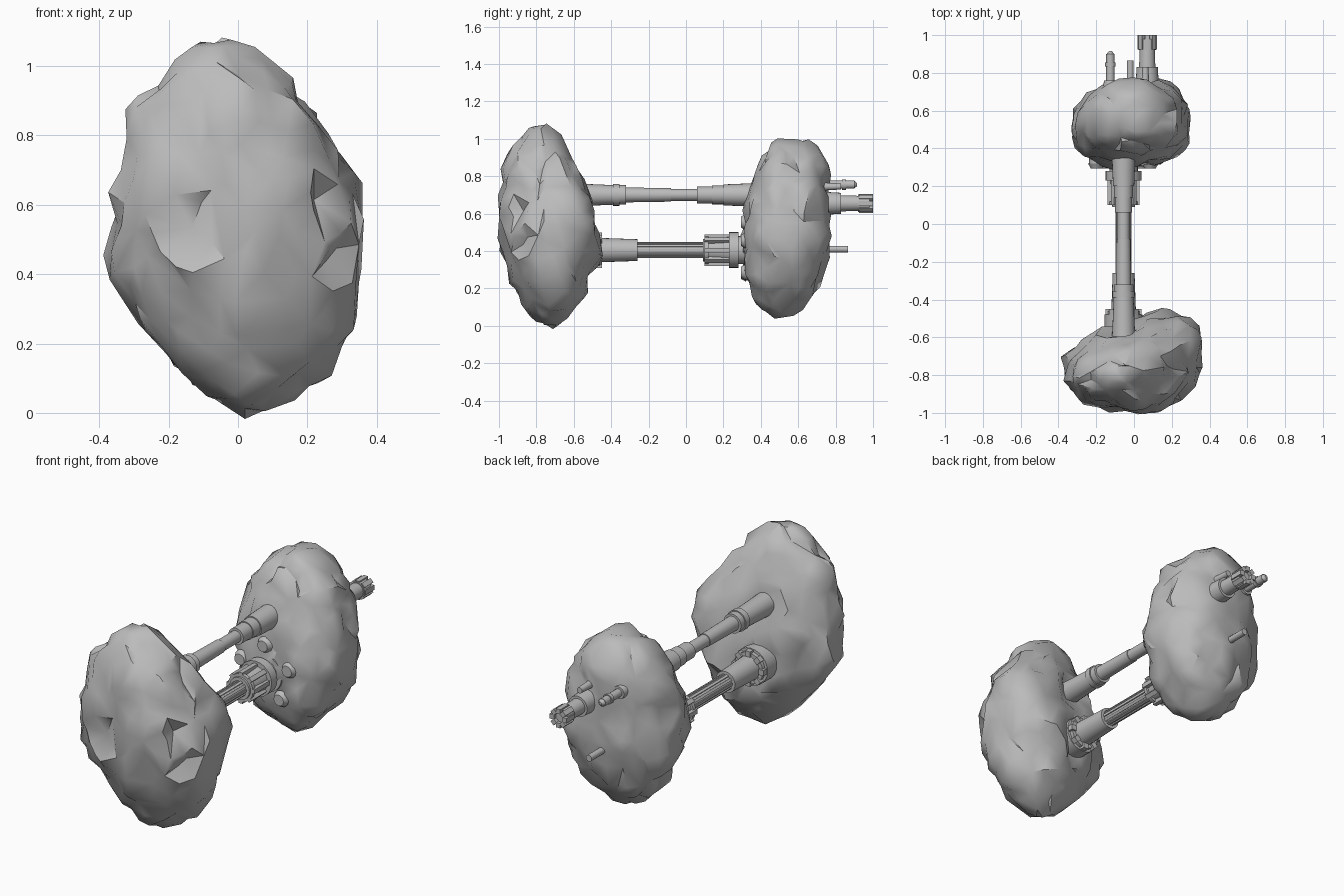
import bpy, bmesh, math
from mathutils import Matrix, Vector, noise

if "Cube" in bpy.data.objects:
    bpy.data.objects.remove(bpy.data.objects["Cube"], do_unlink=True)

shade = .5
grey = bpy.data.materials.new("stone grey")
grey.use_nodes = True
grey.diffuse_color = (shade, shade, shade, 1)
grey.node_tree.nodes["Principled BSDF"].inputs["Base Color"].default_value = grey.diffuse_color


def finish(name, bm, detail=1):
    """Turn the bmesh into a grey object, faceted by detail, with sharp creases."""
    mesh = bpy.data.meshes.new(name)
    bm.to_mesh(mesh)
    bm.free()
    mesh.materials.append(grey)
    part = bpy.data.objects.new(name, mesh)
    bpy.context.collection.objects.link(part)
    bpy.ops.object.select_all(action='DESELECT')
    part.select_set(True)
    bpy.context.view_layer.objects.active = part
    if detail < 1:
        facets = part.modifiers.new("facets", 'DECIMATE')
        facets.ratio = detail
        bpy.ops.object.modifier_apply(modifier=facets.name)
    bpy.ops.object.shade_smooth_by_angle(angle=math.radians(40))


def tube(name, axis, start, end, radius, end_radius=None, sides=24):
    """Straight or tapered cylinder running along y, on an axis given as x and z."""
    bm = bmesh.new()
    x, z = axis
    place = Matrix.Translation((x, (start + end) / 2, z)) @ Matrix.Rotation(-math.pi / 2, 4, 'X')
    bmesh.ops.create_cone(bm, cap_ends=True, segments=sides, radius1=radius,
                          radius2=end_radius or radius, depth=end - start, matrix=place)
    finish(name, bm)


def bars(name, axis, count, start, end, radius, width):
    """Square bars running along y, spread evenly around an axis."""
    bm = bmesh.new()
    x, z = axis
    for k in range(count):
        place = (Matrix.Translation((x, (start + end) / 2, z))
                 @ Matrix.Rotation(math.tau * k / count, 4, 'Y')
                 @ Matrix.Translation((radius, 0, 0))
                 @ Matrix.Diagonal((width, end - start, width, 1)))
        bmesh.ops.create_cube(bm, size=1, matrix=place)
    finish(name, bm)


def boulder(name, centre, half, lean, taper, pinch, blunt, skew, lumps, seed):
    """Egg shape that leans with height, roughened into plates, with lumps and hollows."""
    bm = bmesh.new()
    bmesh.ops.create_icosphere(bm, subdivisions=5, radius=1)
    centre, lean = Vector(centre), Vector(lean)
    offset = Vector((seed, seed, seed))
    for v in bm.verts:
        across, depth, height = out = v.co.copy()
        girth = 1 - taper * height - pinch * height * height
        flat = math.copysign(abs(depth) ** blunt, depth)
        p = Vector((half[0] * across * girth, half[1] * flat * girth, half[2] * height))
        p.y += skew * p.x * (depth + 1) / 2
        p += centre + lean * height
        # Broad swells, stepped rock plates with creased borders, fine chips
        spot = p + offset
        warped = spot + noise.noise_vector(spot * 4) * .06
        distances, cells = noise.voronoi(warped * 5)
        push = noise.noise(spot * 5) * .025 + noise.noise(cells[0] * 3) * .02
        push += (min(distances[1] - distances[0], .4) - .2) * .05
        push += noise.noise(spot * 14) * .012
        for place, radius, rise in lumps:
            closeness = 1 - (warped - offset - Vector(place)).length / radius
            push += rise * min(1, max(0, closeness * 2))
        v.co = p + out * push
    finish(name, bm, .12)


# Boulders, with bulges and chipped hollows
boulder("front_boulder", (0, -.75, .545), (.36, .25, .54), (-.05, -.04, 0), .06, .22, .95, .2,
        [((-.09, -.98, .53), .12, -.04), ((.26, -.9, .6), .07, -.03),
         ((.2, -.8, .9), .1, -.03), ((.3, -.85, .45), .08, -.03),
         ((-.05, -.5, .7), .14, -.04), ((-.05, -.5, .4), .15, -.03),
         ((-.36, -.75, .42), .15, .03), ((.3, -.5, .6), .2, .03),
         ((.1, -.5, .4), .15, .03)], 3)
boulder("rear_boulder", (-.01, .54, .53), (.31, .23, .47), (0, .03, 0), .02, .02, .75, .03,
        [((.28, .6, .7), .08, -.02), ((-.3, .6, .6), .08, -.02), ((.1, .75, .25), .08, -.02)], 11)

# Upper connecting tube
upper = (-.055, .7)
tube("upper_front_sleeve", upper, -.66, -.38, .064, .052)
tube("upper_front_collar", upper, -.39, -.355, .058)
tube("upper_front_neck", upper, -.36, -.32, .052)
tube("upper_shaft_wide", upper, -.33, -.08, .04, .036)
tube("upper_shaft_narrow", upper, -.1, .1, .032)
tube("upper_rear_neck", upper, .06, .15, .045)
tube("upper_rear_collar", upper, .14, .2, .05)
tube("upper_rear_sleeve", upper, .2, .4, .056, .064)

# Lower connecting tube with a fluted shaft
lower = (-.055, .405)
tube("lower_sleeve", lower, -.6, -.26, .07, .058)
tube("lower_shaft", lower, -.3, .3, .038)
bars("shaft_flutes", lower, 10, -.26, .1, .036, .014)
tube("base_collar", lower, -.58, -.48, .1)
tube("base_ring", lower, -.5, -.46, .085)
bars("base_clamps", lower, 8, -.56, -.45, .08, .03)

# Ribbed coupling cage
tube("cage_core", lower, .09, .24, .06, .072)
tube("cage_rim", lower, .1, .12, .075)
bars("cage_ribs", lower, 8, .1, .24, .072, .024)
tube("cage_flange", lower, .23, .28, .096)
tube("cage_neck", lower, .27, .33, .075)
tube("cage_base", lower, .31, .4, .1)

# Ring of bolts around the cage
for k in range(5):
    turn = math.tau * k / 5 + .35
    spot = (lower[0] + .15 * math.cos(turn), lower[1] + .15 * math.sin(turn))
    tube(f"bolt_stem_{k}", spot, .31, .42, .038, sides=12)
    tube(f"bolt_head_{k}", spot, .295, .32, .03, .044, sides=12)

# Thruster
thruster = (.07, .655)
tube("thruster_base", thruster, .66, .83, .066, .056)
tube("thruster_barrel", thruster, .8, .93, .044, .04)
tube("thruster_nozzle", thruster, .92, .98, .046)
bars("thruster_petals", thruster, 8, .925, 1, .038, .026)
tube("thruster_pipe", (.06, .745), .66, .83, .025, .016, sides=12)

# Antenna and peg
antenna = (-.125, .755)
tube("antenna_base", antenna, .64, .76, .048, .034, sides=16)
tube("antenna_stem", antenna, .75, .9, .022, sides=16)
tube("antenna_ring", antenna, .835, .855, .028, sides=16)
tube("antenna_tip", antenna, .9, .915, .02, .008, sides=16)
tube("peg", (-.02, .41), .68, .865, .018, sides=12)
